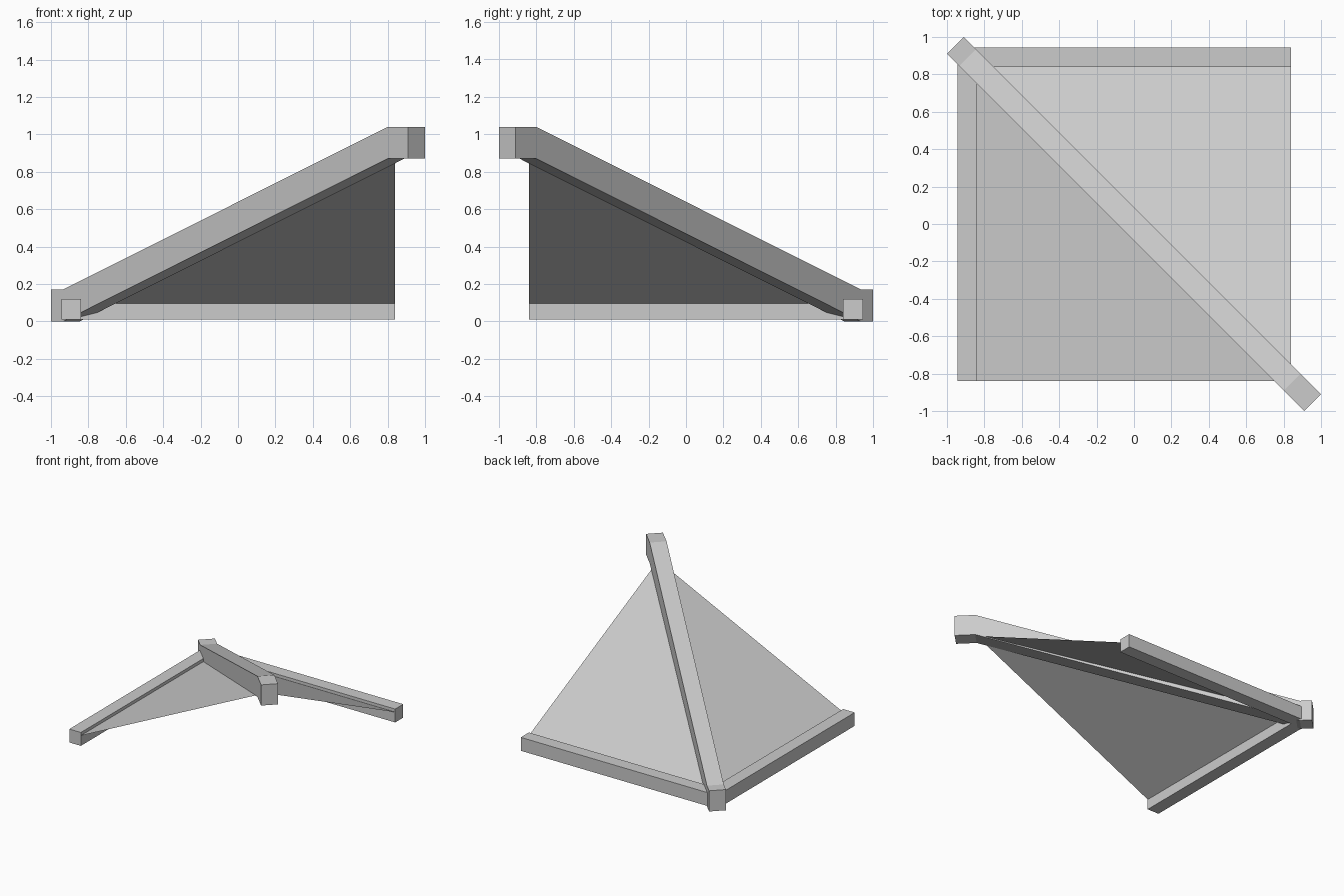
import bpy
import bmesh
from mathutils import Vector

cube = bpy.data.objects.get("Cube")
if cube:
    bpy.data.objects.remove(cube, do_unlink=True)

grey = bpy.data.materials.new("light grey")
grey.use_nodes = True
colour = (0.6, 0.6, 0.6, 1)
grey.diffuse_color = colour
grey.node_tree.nodes["Principled BSDF"].inputs["Base Color"].default_value = colour


def finish(name, bm):
    mesh = bpy.data.meshes.new(name)
    bm.to_mesh(mesh)
    bm.free()
    mesh.materials.append(grey)
    obj = bpy.data.objects.new(name, mesh)
    bpy.context.collection.objects.link(obj)
    return obj


def extrude_profile(name, points, offset):
    bm = bmesh.new()
    face = bm.faces.new([bm.verts.new(p) for p in points])
    result = bmesh.ops.extrude_face_region(bm, geom=[face], use_keep_orig=True)
    moved = [v for v in result["geom"] if isinstance(v, bmesh.types.BMVert)]
    bmesh.ops.translate(bm, verts=moved, vec=offset)
    bmesh.ops.recalc_face_normals(bm, faces=bm.faces[:])
    return finish(name, bm)


def swap(p):
    # Reflection across the diagonal plane of the hip
    return Vector((-p[1], -p[0], p[2]))


# Diagonal hip beam with level ends
HALF = 0.045
path = [(-0.955, 0), (-0.89, 0), (0.845, 0.87), (0.955, 0.87)]
outline = path + [(t, z + 0.17) for t, z in reversed(path)]
extrude_profile("hip_beam",
                [(t - HALF, -t - HALF, z) for t, z in outline],
                (2 * HALF, 2 * HALF, 0))

# Eave beams and roof panels, one on each side of the hip
eave = [Vector((-0.945, y, z)) for y, z in
        ((0.84, 0.01), (0.945, 0.01), (0.945, 0.12), (0.84, 0.12))]
length = Vector((1.785, 0, 0))
panel = [Vector(p) for p in
         ((-0.89, 0.89, 0.071), (0.84, 0.89, 0.071), (0.84, -0.84, 0.893))]

for side, place in (("back", Vector), ("right", swap)):
    extrude_profile(side + "_eave_beam", [place(p) for p in eave], place(length))
    bm = bmesh.new()
    face = bm.faces.new([bm.verts.new(place(p)) for p in panel])
    face.normal_update()
    if face.normal.z < 0:
        face.normal_flip()
    finish(side + "_roof_panel", bm)
